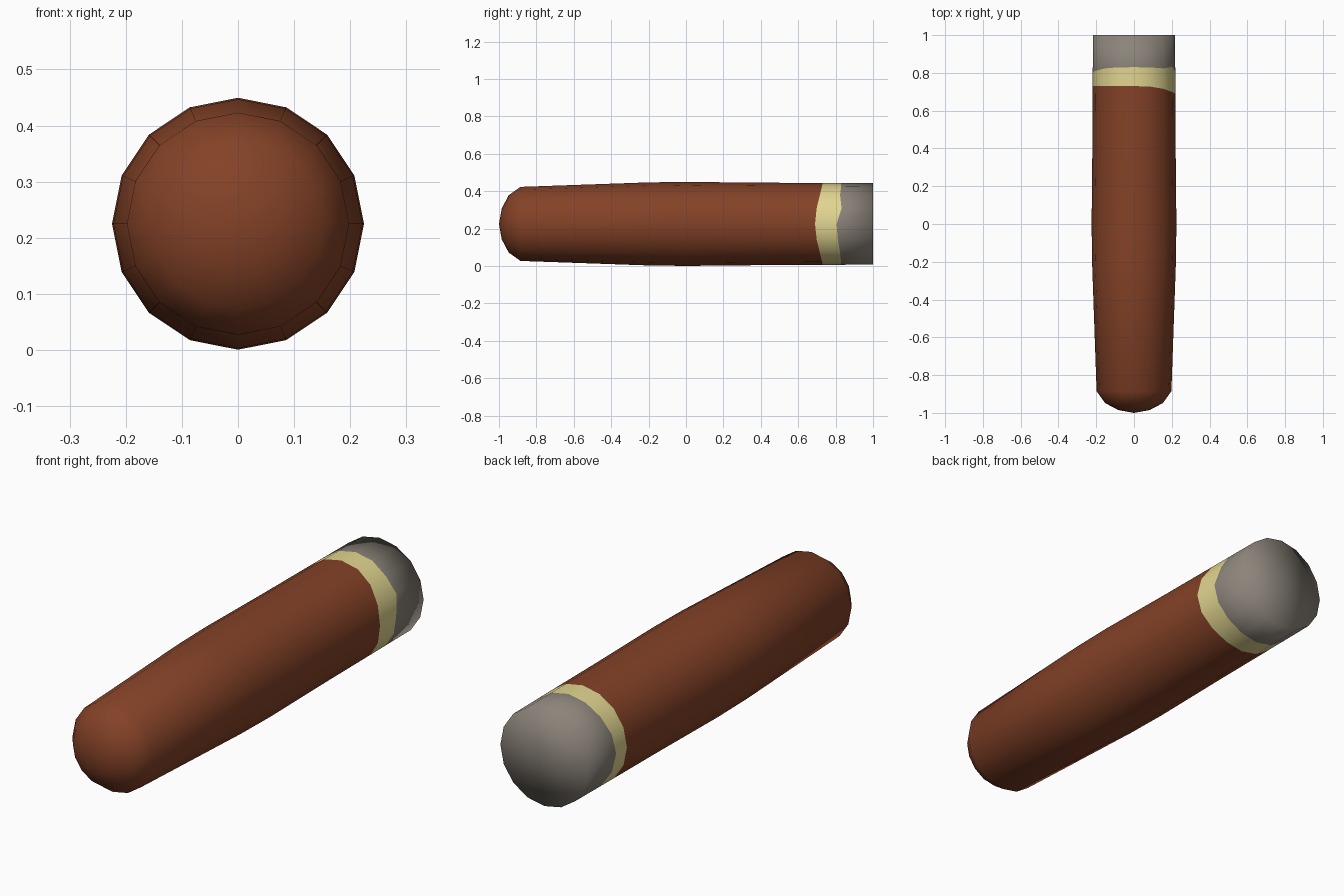
import bpy, bmesh, math

if "Cube" in bpy.data.objects:
    bpy.data.objects.remove(bpy.data.objects["Cube"])

SIDES, MID_Z = 16, 0.225


def material(name, rgb):
    m = bpy.data.materials.new(name)
    m.diffuse_color = (*rgb, 1)
    m.use_nodes = True
    m.node_tree.nodes["Principled BSDF"].inputs["Base Color"].default_value = m.diffuse_color
    return m


# Uneven edges of the paper band: dips on the right side, nearly level elsewhere
def band_front(a):
    return 0.73 - 0.04 * max(0, math.cos(a)) ** 3


def band_back(a):
    c = math.cos(a)
    return 0.83 - 0.025 * abs(c) ** 4 + 0.02 * max(0, math.sin(4 * a)) * (c > 0.5) * (a < math.pi)


# Profile from rounded tip to flat end: (y or rule, radius, material of the strip after it)
BROWN, CREAM, GREY = 0, 1, 2
profile = [
    (-0.985, 0.083, BROWN), (-0.948, 0.153, BROWN), (-0.885, 0.198, BROWN),
    (-0.2, 0.222, BROWN), (0.0, 0.2245, BROWN), (0.4, 0.2205, BROWN),
    (band_front, 0.219, CREAM), (band_back, 0.2185, GREY), (1.0, 0.2175, GREY),
]

bm = bmesh.new()
rings = []
for y, r, _ in profile:
    ring = []
    for i in range(SIDES):
        a = 2 * math.pi * i / SIDES
        yy = y(a) if callable(y) else y
        ring.append(bm.verts.new((r * math.cos(a), yy, MID_Z + r * math.sin(a))))
    rings.append(ring)
tip = bm.verts.new((0, -1, MID_Z))
end = bm.verts.new((0, 1, MID_Z))

for i in range(SIDES):
    j = (i + 1) % SIDES
    bm.faces.new((tip, rings[0][i], rings[0][j])).material_index = BROWN
    for k in range(len(rings) - 1):
        f = bm.faces.new((rings[k][i], rings[k + 1][i], rings[k + 1][j], rings[k][j]))
        f.material_index = profile[k][2]
    bm.faces.new((end, rings[-1][j], rings[-1][i])).material_index = GREY

for f in bm.faces:
    f.smooth = True
bmesh.ops.recalc_face_normals(bm, faces=bm.faces)

# Rolled body with band and ash end
mesh = bpy.data.meshes.new("cigar")
bm.to_mesh(mesh)
bm.free()
for m in (material("tobacco brown", (0.23, 0.054, 0.02)),
          material("band cream", (0.76, 0.67, 0.28)),
          material("ash grey", (0.26, 0.23, 0.195))):
    mesh.materials.append(m)
bpy.context.collection.objects.link(bpy.data.objects.new("cigar", mesh))
